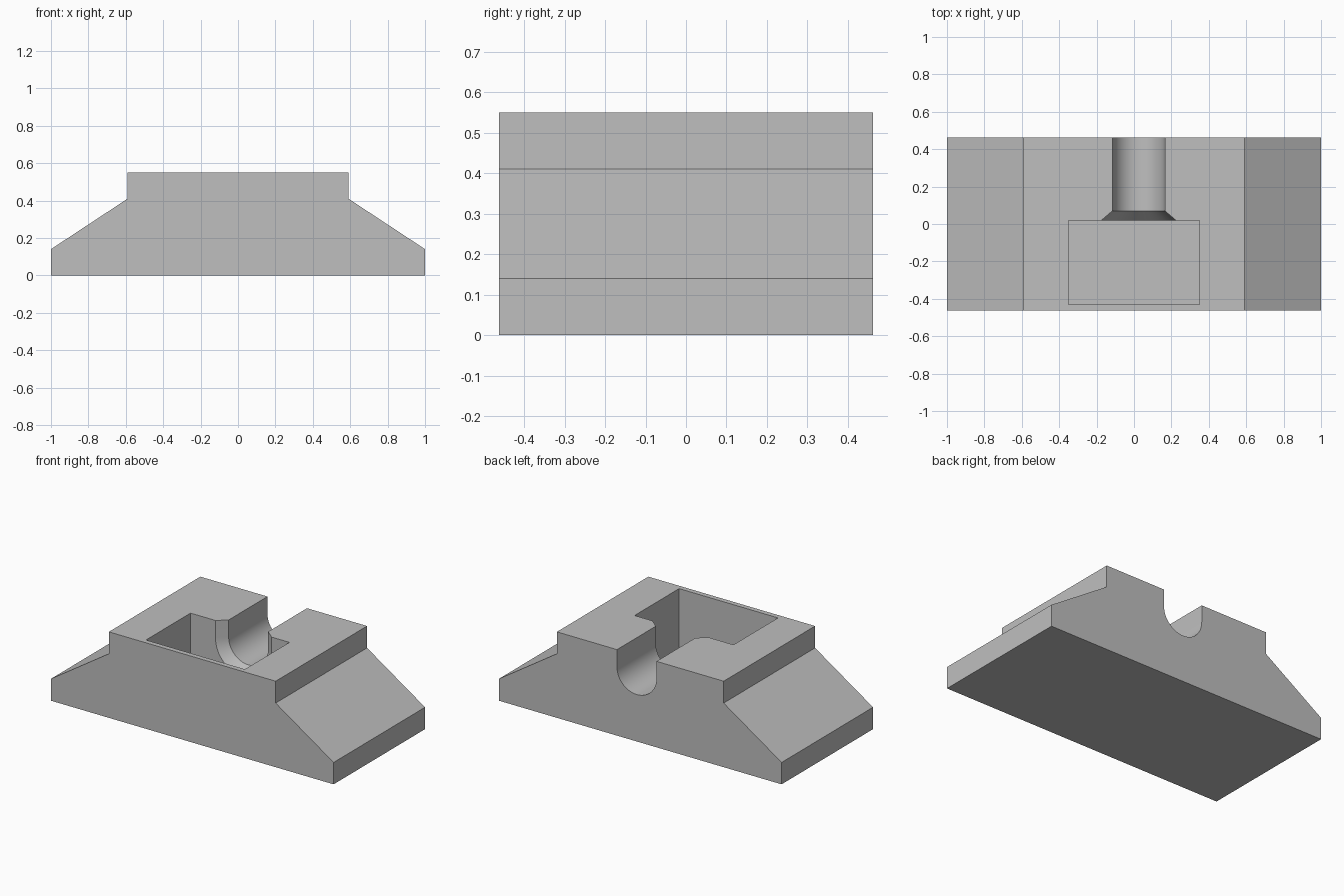
import bpy
import bmesh
import math

cube = bpy.data.objects.get("Cube")
if cube:
    bpy.data.objects.remove(cube, do_unlink=True)

grey = bpy.data.materials.new("light grey")
grey.use_nodes = True
colour = (0.52, 0.52, 0.52, 1)
grey.diffuse_color = colour
grey.node_tree.nodes["Principled BSDF"].inputs["Base Color"].default_value = colour


def loft(name, rings):
    """Solid through rings given as (y, [(x, z), ...]) with equal point counts."""
    bm = bmesh.new()
    loops = [[bm.verts.new((x, y, z)) for x, z in pts] for y, pts in rings]
    for a, b in zip(loops, loops[1:]):
        for i in range(len(a)):
            j = (i + 1) % len(a)
            bm.faces.new((a[i], a[j], b[j], b[i]))
    bm.faces.new(loops[0])
    bm.faces.new(loops[-1])
    bmesh.ops.recalc_face_normals(bm, faces=bm.faces[:])
    mesh = bpy.data.meshes.new(name)
    bm.to_mesh(mesh)
    bm.free()
    mesh.materials.append(grey)
    obj = bpy.data.objects.new(name, mesh)
    bpy.context.collection.objects.link(obj)
    return obj


def u_shape(r, steps=32):
    """Round-bottomed slot outline, open above the block."""
    cx, cz, top = 0.025, 0.44, 0.7
    arc = [(cx + r * math.cos(t), cz + r * math.sin(t))
           for t in (math.pi * (1 + i / steps) for i in range(steps + 1))]
    return [(cx - r, top)] + arc + [(cx + r, top)]


# Block: stepped wedge profile, mirrored left to right
half = [(1, 0), (1, 0.14), (0.59, 0.41), (0.59, 0.55)]
profile = half + [(-x, z) for x, z in reversed(half)]
block = loft("wedge_block", [(-0.462, profile), (0.462, profile)])

# Rectangular pocket
rect = [(-0.35, 0.09), (0.35, 0.09), (0.35, 0.7), (-0.35, 0.7)]
pocket = loft("pocket_cutter", [(-0.43, rect), (0.02, rect)])

# Slot to the back, flared where it meets the pocket
slot = loft("slot_cutter", [(0.0, u_shape(0.222)), (0.07, u_shape(0.14)),
                            (0.6, u_shape(0.14))])

bpy.ops.object.select_all(action="DESELECT")
block.select_set(True)
bpy.context.view_layer.objects.active = block
for cutter in (pocket, slot):
    cutter.hide_render = True
    mod = block.modifiers.new("cut", "BOOLEAN")
    mod.operation = "DIFFERENCE"
    mod.solver = "EXACT"
    mod.object = cutter
    bpy.ops.object.modifier_apply(modifier=mod.name)
    bpy.data.objects.remove(cutter, do_unlink=True)

bpy.ops.object.shade_smooth_by_angle(angle=math.radians(25))
